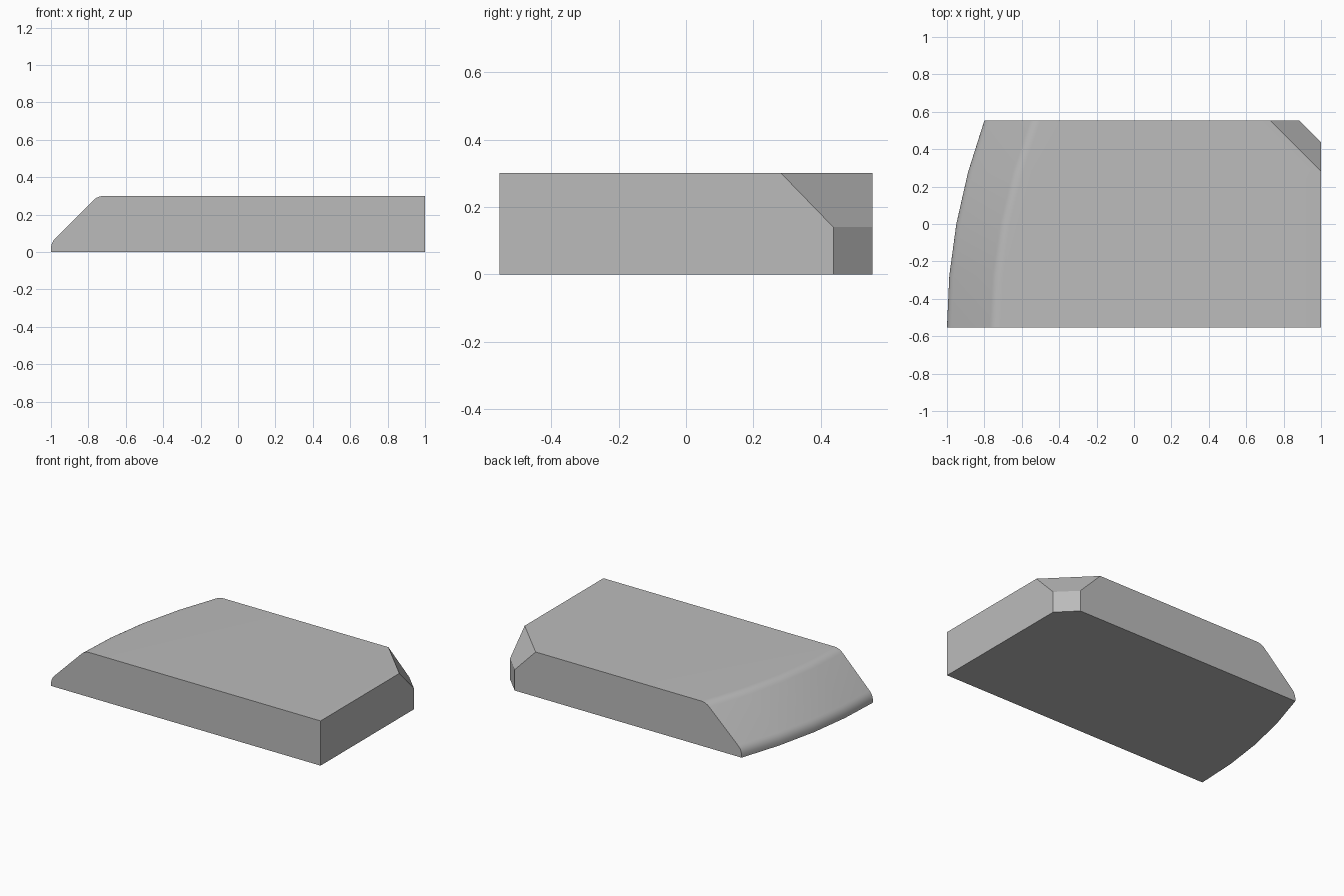
import bpy, bmesh, math
from mathutils import Vector

if "Cube" in bpy.data.objects:
    bpy.data.objects.remove(bpy.data.objects["Cube"])

HALF_Y, HEIGHT = 0.553, 0.30

grey = bpy.data.materials.new("mid grey")
grey.diffuse_color = (0.5, 0.5, 0.5, 1)
grey.use_nodes = True
grey.node_tree.nodes["Principled BSDF"].inputs["Base Color"].default_value = grey.diffuse_color


def rounded(a, corner, b, steps=5):
    """Points on a smooth corner from a to b."""
    a, c, b = Vector(a), Vector(corner), Vector(b)
    return [a * (1 - t) ** 2 + c * 2 * t * (1 - t) + b * t * t
            for t in (i / steps for i in range(steps + 1))]


# Nose profile: inset from the curved left edge, and height
nose = ([Vector((0, 0))]
        + rounded((0, 0.015), (0, 0.05), (0.025, 0.075))
        + rounded((0.225, 0.275), (0.25, HEIGHT), (0.285, HEIGHT)))

# Sweep the profile along the bowed left edge
bm = bmesh.new()
rings = []
SEGMENTS = 4
for i in range(SEGMENTS + 1):
    t = i / SEGMENTS
    y = -HALF_Y + 2 * HALF_Y * t
    edge_x = -1 + 0.2 * t * t
    widen = math.hypot(1, 0.4 * t / (2 * HALF_Y))
    ring = [bm.verts.new((edge_x + p.x * widen, y, p.y)) for p in nose]
    ring += [bm.verts.new((1, y, HEIGHT)), bm.verts.new((1, y, 0))]
    rings.append(ring)
n = len(rings[0])
for r, s in zip(rings, rings[1:]):
    for j in range(n):
        k = (j + 1) % n
        bm.faces.new((r[j], r[k], s[k], s[j]))
bm.faces.new(rings[0])
bm.faces.new(rings[-1])
bmesh.ops.recalc_face_normals(bm, faces=bm.faces)

# Cut the back right corner: upright facet below, sloped facet above
for normal, point in (((1, 1, 0), (1, 0.437, 0)),
                      ((1, 1, 0.97), (1, 0.437, 0.14))):
    cut = bmesh.ops.bisect_plane(
        bm, geom=bm.verts[:] + bm.edges[:] + bm.faces[:],
        plane_co=point, plane_no=normal, clear_outer=True)
    rim = [e for e in cut["geom_cut"] if isinstance(e, bmesh.types.BMEdge)]
    bmesh.ops.holes_fill(bm, edges=rim, sides=0)
bmesh.ops.dissolve_limit(bm, angle_limit=0.001, verts=bm.verts[:], edges=bm.edges[:])
bmesh.ops.recalc_face_normals(bm, faces=bm.faces)

mesh = bpy.data.meshes.new("beveled_block")
bm.to_mesh(mesh)
bm.free()
mesh.materials.append(grey)
block = bpy.data.objects.new("beveled_block", mesh)
bpy.context.collection.objects.link(block)
bpy.context.view_layer.objects.active = block
block.select_set(True)
bpy.ops.object.shade_smooth_by_angle(angle=math.radians(25))
